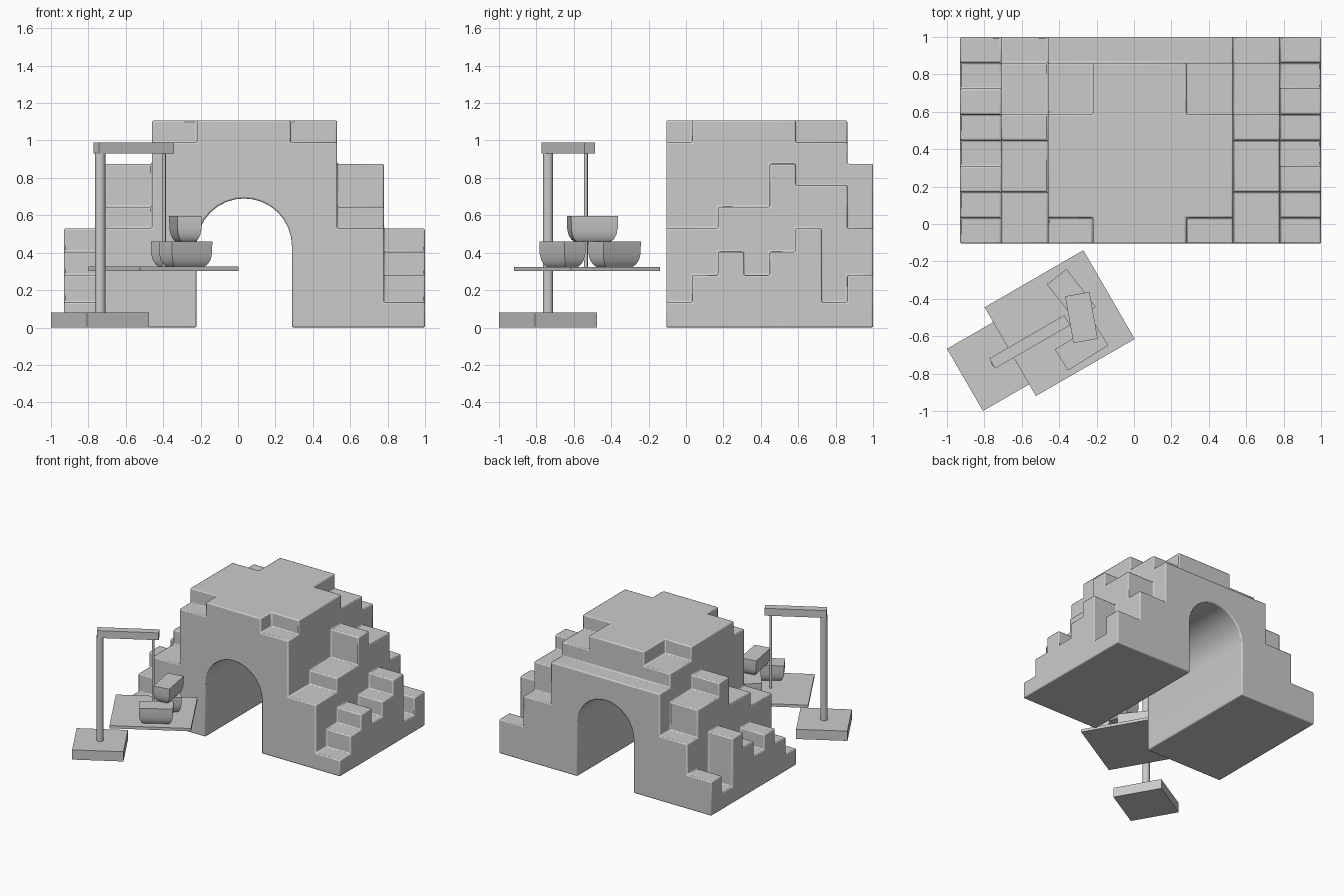
import bpy, bmesh
from math import radians, sin, cos, pi
from mathutils import Matrix

if "Cube" in bpy.data.objects:
    bpy.data.objects.remove(bpy.data.objects["Cube"])


def add_object(name, bm, smooth=False):
    bmesh.ops.recalc_face_normals(bm, faces=bm.faces[:])
    me = bpy.data.meshes.new(name)
    bm.to_mesh(me)
    bm.free()
    ob = bpy.data.objects.new(name, me)
    bpy.context.collection.objects.link(ob)
    if smooth:
        smooth_object(ob)
    return ob


def smooth_object(ob):
    bpy.ops.object.select_all(action='DESELECT')
    ob.select_set(True)
    bpy.context.view_layer.objects.active = ob
    bpy.ops.object.shade_smooth_by_angle(angle=radians(40))


def box(name, x, y, z0, z1, length, width, angle):
    bm = bmesh.new()
    m = (Matrix.Translation((x, y, (z0 + z1) / 2)) @ Matrix.Rotation(radians(angle), 4, 'Z')
         @ Matrix.Diagonal((length, width, z1 - z0, 1)))
    bmesh.ops.create_cube(bm, size=1, matrix=m)
    return add_object(name, bm)


def rod(name, x, y, z0, z1, radius, sides):
    bm = bmesh.new()
    bmesh.ops.create_cone(bm, cap_ends=True, segments=sides, radius1=radius, radius2=radius,
                          depth=z1 - z0, matrix=Matrix.Translation((x, y, (z0 + z1) / 2)))
    return add_object(name, bm, True)


# Terraced rock: a height map of grid cells, mirrored left to right
xs = [-0.93, -0.71, -0.46, -0.22, 0.28, 0.53, 0.78, 1.0]
ys = [-0.105 + 1.105 * i / 8 for i in range(9)]
zs = [0, 0.135, 0.28, 0.405, 0.53, 0.645, 0.76, 0.875, 0.99, 1.107]
outer = [1, 2, 3, 2, 3, 4, 1, 2]
step = [4, 4, 5, 5, 7, 6, 6, 4]
shoulder = [8, 9, 9, 9, 9, 8, 8, 7]
crown = [9] * 7 + [7]
heights = [outer, step, shoulder, crown, shoulder, step, outer]


def filled(i, j, k):
    return 0 <= i < 7 and 0 <= j < 8 and 0 <= k < heights[i][j]


bm = bmesh.new()
verts = {}


def vert(c):
    if c not in verts:
        verts[c] = bm.verts.new((xs[c[0]], ys[c[1]], zs[c[2]]))
    return verts[c]


for i in range(7):
    for j in range(8):
        for k in range(heights[i][j]):
            for axis in range(3):
                for side in (0, 1):
                    n = [i, j, k]
                    n[axis] += 2 * side - 1
                    if filled(*n):
                        continue
                    loop = []
                    for a, b in ((0, 0), (1, 0), (1, 1), (0, 1)):
                        c = [i, j, k]
                        c[axis] += side
                        c[(axis + 1) % 3] += a
                        c[(axis + 2) % 3] += b
                        loop.append(vert(tuple(c)))
                    bm.faces.new(loop)
bmesh.ops.recalc_face_normals(bm, faces=bm.faces[:])
bmesh.ops.dissolve_limit(bm, angle_limit=0.01, verts=bm.verts[:], edges=bm.edges[:])
rock = add_object("terraced_rock", bm)

# Arched tunnel cutter
bm = bmesh.new()
r, cx, cz = 0.255, 0.033, 0.435
prof = [(cx - r, -0.2), (cx + r, -0.2)]
prof += [(cx + r * cos(pi * t / 16), cz + r * sin(pi * t / 16)) for t in range(17)]
face = bm.faces.new([bm.verts.new((x, -0.4, z)) for x, z in prof])
ext = bmesh.ops.extrude_face_region(bm, geom=[face])
bmesh.ops.translate(bm, vec=(0, 1.8, 0),
                    verts=[v for v in ext["geom"] if isinstance(v, bmesh.types.BMVert)])
cutter = add_object("tunnel_cutter", bm)
cut = rock.modifiers.new("tunnel", 'BOOLEAN')
cut.operation = 'DIFFERENCE'
cut.solver = 'EXACT'
cut.object = cutter
bpy.context.view_layer.objects.active = rock
bpy.ops.object.modifier_apply(modifier="tunnel")
bpy.data.objects.remove(cutter)
bev = rock.modifiers.new("soft_edges", 'BEVEL')
bev.width = 0.009
bev.segments = 2
bev.limit_method = 'ANGLE'
bev.angle_limit = radians(40)
smooth_object(rock)

# Hoist: base, post, beam, rope and hanging platform
box("hoist_base", -0.7375, -0.7375, 0, 0.08, 0.384, 0.384, 30)
rod("hoist_post", -0.7375, -0.7375, 0.08, 0.935, 0.028, 16)
box("hoist_beam", -0.5575, -0.63, 0.93, 0.99, 0.463, 0.062, 30)
rod("hoist_rope", -0.396, -0.535, 0.31, 0.94, 0.01, 12)
box("hanging_platform", -0.3975, -0.53, 0.302, 0.325, 0.61, 0.548, 30)


# Cargo blocks with rounded undersides
def cargo(name, x, y, z, angle):
    bm = bmesh.new()
    rings = []
    for h, inset in ((0, 0.034), (0.012, 0.02), (0.035, 0.008), (0.07, 0.001), (0.135, 0)):
        a, b = 0.127 - inset, 0.066 - inset * 0.8
        rings.append([bm.verts.new((sx * a, sy * b, h))
                      for sx, sy in ((-1, -1), (1, -1), (1, 1), (-1, 1))])
    for lo, hi in zip(rings, rings[1:]):
        for i in range(4):
            j = (i + 1) % 4
            bm.faces.new((lo[i], lo[j], hi[j], hi[i]))
    bm.faces.new(rings[0])
    bm.faces.new(rings[-1])
    bm.transform(Matrix.Translation((x, y, z)) @ Matrix.Rotation(radians(angle), 4, 'Z'))
    return add_object(name, bm, True)


cargo("cargo_front", -0.28, -0.66, 0.325, 32)
cargo("cargo_back", -0.335, -0.382, 0.325, -52)
cargo("cargo_top", -0.281, -0.5, 0.46, -80)
